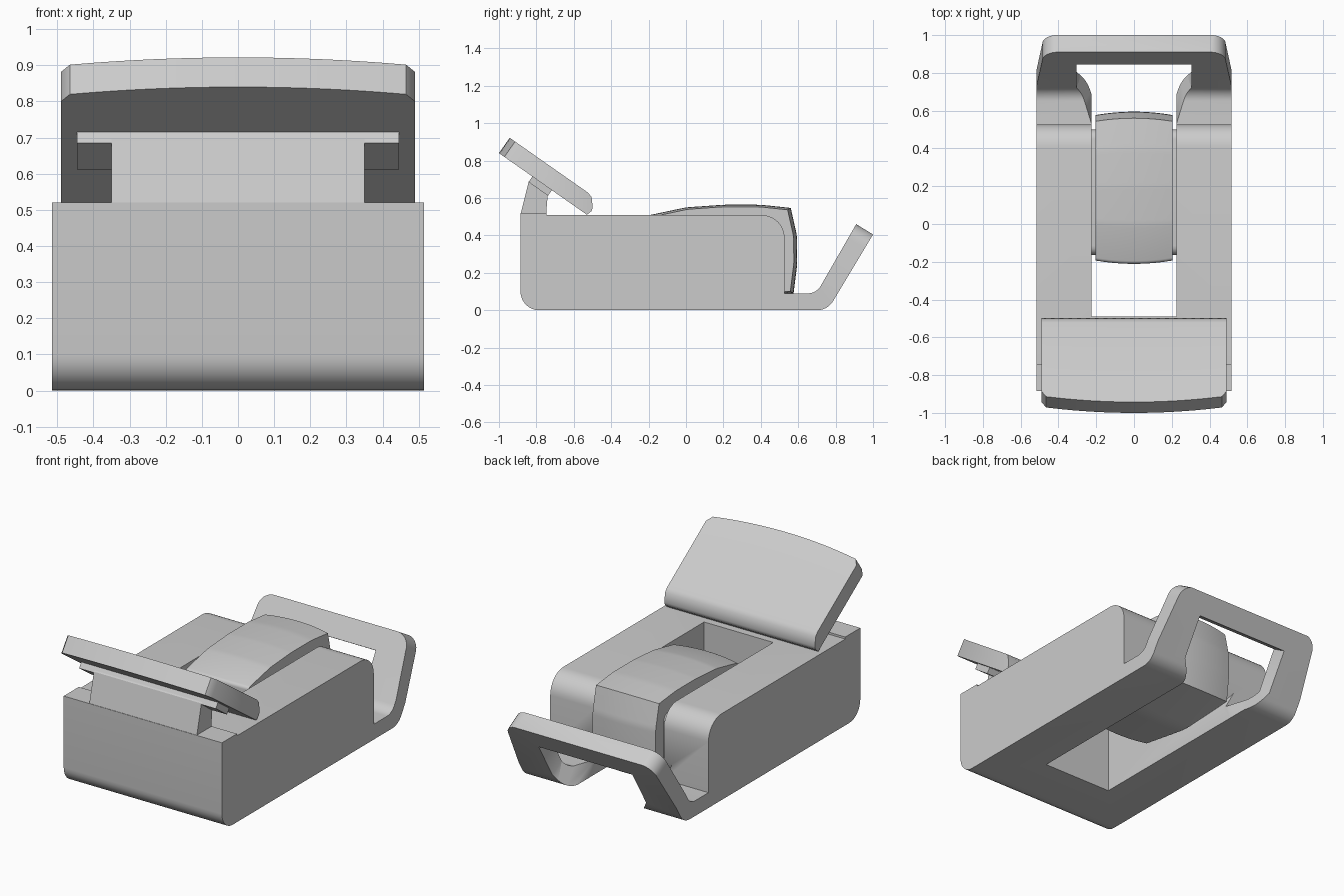
import bpy, bmesh, math
from mathutils import Vector

if "Cube" in bpy.data.objects:
    bpy.data.objects.remove(bpy.data.objects["Cube"])

grey = bpy.data.materials.new("plain_grey")
grey.use_nodes = True
grey.diffuse_color = (0.6, 0.6, 0.6, 1)
grey.node_tree.nodes["Principled BSDF"].inputs["Base Color"].default_value = (0.6, 0.6, 0.6, 1)


def fillet(points, steps=8):
    """Round each (a, b, radius) corner of a closed profile."""
    out = []
    for i, (a, b, r) in enumerate(points):
        p = Vector((a, b))
        if not r:
            out.append(p)
            continue
        d1 = (Vector(points[i - 1][:2]) - p).normalized()
        d2 = (Vector(points[(i + 1) % len(points)][:2]) - p).normalized()
        half = d1.angle(d2) / 2
        centre = p + (d1 + d2).normalized() * r / math.sin(half)
        start = p + d1 * r / math.tan(half) - centre
        end = p + d2 * r / math.tan(half) - centre
        sweep = start.angle_signed(end)
        for k in range(steps + 1):
            t = -sweep * k / steps
            c, s = math.cos(t), math.sin(t)
            out.append(centre + Vector((c * start.x - s * start.y, s * start.x + c * start.y)))
    return out


def loft(name, rings):
    """Skin a row of equal rings and cap both ends."""
    bm = bmesh.new()
    rows = [[bm.verts.new(p) for p in ring] for ring in rings]
    n = len(rows[0])
    for a, b in zip(rows, rows[1:]):
        for i in range(n):
            j = (i + 1) % n
            bm.faces.new((a[i], a[j], b[j], b[i]))
    bm.faces.new(rows[0])
    bm.faces.new(rows[-1])
    bmesh.ops.recalc_face_normals(bm, faces=bm.faces)
    mesh = bpy.data.meshes.new(name)
    bm.to_mesh(mesh)
    bm.free()
    obj = bpy.data.objects.new(name, mesh)
    bpy.context.collection.objects.link(obj)
    mesh.materials.append(grey)
    return obj


def side_prism(name, profile, half_width):
    """Extrude a (y, z) profile across x."""
    return loft(name, [[(x, p[0], p[1]) for p in profile] for x in (-half_width, half_width)])


def cut(obj, cutter):
    cutter.hide_render = True
    mod = obj.modifiers.new("cut", "BOOLEAN")
    mod.operation = "DIFFERENCE"
    mod.solver = "EXACT"
    mod.object = cutter
    bpy.context.view_layer.objects.active = obj
    bpy.ops.object.modifier_apply(modifier=mod.name)
    bpy.data.objects.remove(cutter)


def smooth(obj, angle=32):
    bpy.ops.object.select_all(action="DESELECT")
    obj.select_set(True)
    bpy.context.view_layer.objects.active = obj
    bpy.ops.object.shade_smooth_by_angle(angle=math.radians(angle))


# Body with its low rear lip and slanted frame, drawn as one side profile
body = side_prism("body", fillet([
    (-0.885, 0, 0.1), (0.757, 0, 0.1), (1.0, 0.405, 0), (0.91, 0.46, 0),
    (0.697, 0.09, 0.08), (0.527, 0.09, 0), (0.527, 0.508, 0.12),
    (-0.745, 0.508, 0), (-0.745, 0.52, 0), (-0.885, 0.52, 0)]), 0.515)

# Straight slot through the body
cut(body, side_prism("slot_cutter", [(-0.49, -0.1), (0.56, -0.1), (0.56, 0.7), (-0.49, 0.7)], 0.225))

# Cutters square to the slanted frame: d runs down from its top edge
top_edge = Vector((0, 0.91, 0.46))
down = Vector((0, -0.5, -0.866))
normal = Vector((0, 0.866, -0.5))


def frame_cutter(name, outline, near):
    return loft(name, [[Vector((x, 0, 0)) + top_edge + down * d + normal * n
                        for x, d in outline] for n in (near, 0.35)])


right_side = [(0.305, 0.13), (0.305, 0.38), (0.225, 0.51), (0.225, 0.8)]
cut(body, frame_cutter("opening_cutter",
                       right_side + [(-x, d) for x, d in reversed(right_side)], -0.2))
for side in (-1, 1):
    corner = [(0.6, -0.05), (0.4, -0.05)]
    corner += [(0.4 + 0.085 * math.sin(t * math.pi / 16), 0.085 - 0.085 * math.cos(t * math.pi / 16))
               for t in range(9)]
    corner += [(0.516, 0.36), (0.6, 0.36)]
    cut(body, frame_cutter("corner_cutter", [(side * x, d) for x, d in corner], -0.08))
smooth(body)

# Tilted lid with a bowed front edge and a rounded rear edge
slope = Vector((0, 0.819, -0.574))
rise = Vector((0, 0.574, 0.819))
front_low = Vector((0, -1.0, 0.84))
lid_section = [(0, 0), (0, 0.1), (0.512, 0.1), (0.54, 0.092), (0.577, 0.05), (0.583, 0.03), (0.574, 0)]
rings = []
stations = [-0.49, -0.465] + [0.0465 * k for k in range(-9, 10)] + [0.465, 0.49]
for x in stations:
    bow = 0.07 if abs(x) > 0.48 else 0.035 * (x / 0.465) ** 2
    rings.append([Vector((x, 0, 0)) + front_low + slope * (u + (bow if u == 0 else 0)) + rise * v
                  for u, v in lid_section])
lid = loft("lid", rings)
smooth(lid, 40)

# Hinge post and the wider plate under the lid
side_prism("hinge_post", [(-0.885, 0.51), (-0.84, 0.69), (-0.81, 0.72), (-0.72, 0.65),
                          (-0.74, 0.61), (-0.748, 0.51)], 0.35)
side_prism("hinge_plate", [(-0.841, 0.685), (-0.82, 0.718), (-0.715, 0.645), (-0.738, 0.612)], 0.445)

# Crowned roller block standing in the slot
roller_profile = fillet([
    (-0.15, 0.13, 0), (-0.2, 0.3, 0), (-0.212, 0.505, 0.02), (0.0, 0.55, 0.3),
    (0.2, 0.564, 0.5), (0.4, 0.564, 0.5), (0.56, 0.547, 0),
    (0.593, 0.4, 0.2), (0.595, 0.25, 0.3), (0.575, 0.09, 0), (0.2, 0.07, 0.5)], 4)
rings = []
for k in range(-6, 7):
    s = 1 - 0.045 * (k / 6) ** 2
    rings.append([(0.205 * k / 6, 0.19 + (p.x - 0.19) * s, 0.32 + (p.y - 0.32) * s)
                  for p in roller_profile])
roller = loft("roller", rings)
smooth(roller, 40)

# Hub joining the roller to the slot walls
hub = side_prism("roller_hub", fillet([(-0.165, 0.15, 0.05), (0.5, 0.15, 0.05),
                                       (0.5, 0.46, 0.05), (-0.165, 0.46, 0.05)], 5), 0.228)
smooth(hub)
